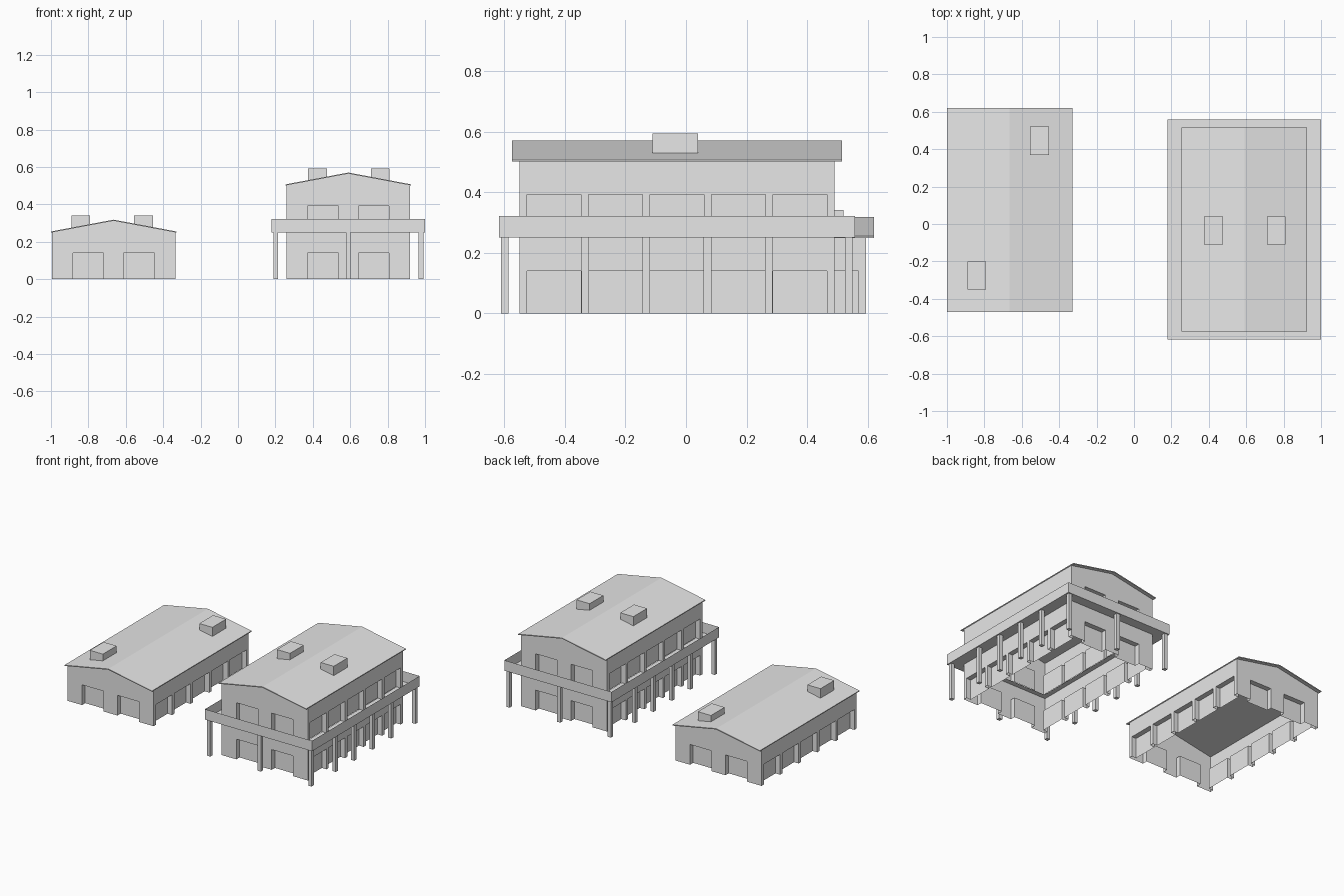
import bpy, bmesh
from math import pi
from mathutils import Matrix, Vector

cube = bpy.data.objects.get("Cube")
if cube:
    bpy.data.objects.remove(cube)

grey = bpy.data.materials.new("plain grey")
grey.use_nodes = True
grey.diffuse_color = (0.8, 0.8, 0.8, 1)
grey.node_tree.nodes["Principled BSDF"].inputs["Base Color"].default_value = (0.8, 0.8, 0.8, 1)

HX, HY = 0.33, 0.52            # half size of a hall
DOOR, DEPTH = 0.14, 0.035      # opening height and recess
EAVE, RIDGE, SHEET = 0.255, 0.318, 0.006
ROOF_X, ROOF_Y = 0.335, 0.545
SLOPE = (RIDGE - EAVE) / ROOF_X


def finish(bm, name, origin):
    bmesh.ops.remove_doubles(bm, verts=bm.verts, dist=0.0001)
    mesh = bpy.data.meshes.new(name)
    bm.to_mesh(mesh)
    bm.free()
    mesh.materials.append(grey)
    obj = bpy.data.objects.new(name, mesh)
    obj.location = origin
    bpy.context.collection.objects.link(obj)
    return obj


def face(bm, points, matrix=Matrix()):
    bm.faces.new([bm.verts.new(matrix @ Vector(p)) for p in points])


def wall(bm, turn, half, dist, height, peak, openings):
    """One wall with recessed bays that are open at the ground."""
    m = Matrix.Rotation(turn * pi / 2, 4, 'Z') @ Matrix.Translation((0, -dist, 0))
    edges = [-half] + [u for pair in openings for u in pair] + [half]
    for i, (a, b) in enumerate(zip(edges, edges[1:])):
        d = DEPTH if i % 2 else 0
        face(bm, [(a, d, 0), (b, d, 0), (b, d, DOOR), (a, d, DOOR)], m)
        if d:
            face(bm, [(a, d, DOOR), (b, d, DOOR), (b, 0, DOOR), (a, 0, DOOR)], m)
            face(bm, [(a, 0, 0), (a, d, 0), (a, d, DOOR), (a, 0, DOOR)], m)
            face(bm, [(b, d, 0), (b, 0, 0), (b, 0, DOOR), (b, d, DOOR)], m)
    top = [(-half, 0, DOOR), (half, 0, DOOR), (half, 0, height)]
    if peak:
        top.append((0, 0, peak))
    face(bm, top + [(-half, 0, height)], m)


def storey(name, origin, height, peak=None):
    bm = bmesh.new()
    ends = [(-0.218, -0.053), (0.053, 0.218)]
    sides = [(0.203 * i - 0.089, 0.203 * i + 0.089) for i in range(-2, 3)]
    for turn in range(4):
        if turn % 2:
            wall(bm, turn, HY, HX, height, None, sides)
        else:
            wall(bm, turn, HX, HY, height, peak, ends)
    return finish(bm, name, origin)


def extrude(name, origin, profile, y0, y1):
    """Solid made from an xz profile run along y."""
    bm = bmesh.new()
    face(bm, [(x, y0, z) for x, z in profile])
    new = bmesh.ops.extrude_face_region(bm, geom=bm.faces[:])["geom"]
    bmesh.ops.translate(bm, vec=(0, y1 - y0, 0),
                        verts=[v for v in new if isinstance(v, bmesh.types.BMVert)])
    bmesh.ops.recalc_face_normals(bm, faces=bm.faces)
    return finish(bm, name, origin)


def roof(name, origin, vents):
    profile = [(-ROOF_X, EAVE - SHEET), (0, RIDGE - SHEET), (ROOF_X, EAVE - SHEET),
               (ROOF_X, EAVE), (0, RIDGE), (-ROOF_X, EAVE)]
    extrude(name + "_roof", origin, profile, -ROOF_Y, ROOF_Y)
    # Roof vents follow the slope underneath and are flat on top
    for x, y in vents:
        a, b = x - 0.05, x + 0.05
        box = [(a, RIDGE - SLOPE * abs(a) - 0.003), (b, RIDGE - SLOPE * abs(b) - 0.003),
               (b, 0.341), (a, 0.341)]
        extrude(name + "_roof_vent", origin, box, y - 0.075, y + 0.075)


# Single-storey hall
low = Vector((-0.665, 0.075, 0))
storey("low_hall_walls", low, 0.25, 0.313)
roof("low_hall", low, [(-0.175, -0.35), (0.16, 0.37)])

# Two-storey hall
tall = Vector((0.59, -0.03, 0))
upper = tall + Vector((0, 0, 0.252))
storey("tall_hall_lower_walls", tall, 0.252)
storey("tall_hall_upper_walls", upper, 0.25, 0.313)
roof("tall_hall", upper, [(-0.165, -0.005), (0.17, -0.005)])

# Balcony tray around the upper storey
BX, BY = 0.41, 0.588


def rect(x, y, z):
    return [(-x, -y, z), (x, -y, z), (x, y, z), (-x, y, z)]


bm = bmesh.new()
hole = rect(HX - DEPTH, HY - DEPTH, 0.25)
floor, rim = rect(BX, BY, 0.25), rect(BX, BY, 0.322)
for i in range(4):
    j = (i + 1) % 4
    face(bm, [floor[i], floor[j], hole[j], hole[i]])
    face(bm, [floor[i], floor[j], rim[j], rim[i]])
finish(bm, "balcony", tall)

# Posts under the balcony
PX, PY = 0.388, 0.568
spots = [(x, y) for x in (-PX, PX) for y in (-PY, -0.303, -0.101, 0.101, 0.303, PY)]
spots += [(0, -PY), (0, PY)]
for x, y in spots:
    w = 0.0125
    extrude("balcony_post", tall, [(x - w, 0), (x + w, 0), (x + w, 0.25), (x - w, 0.25)],
            y - w, y + w)
